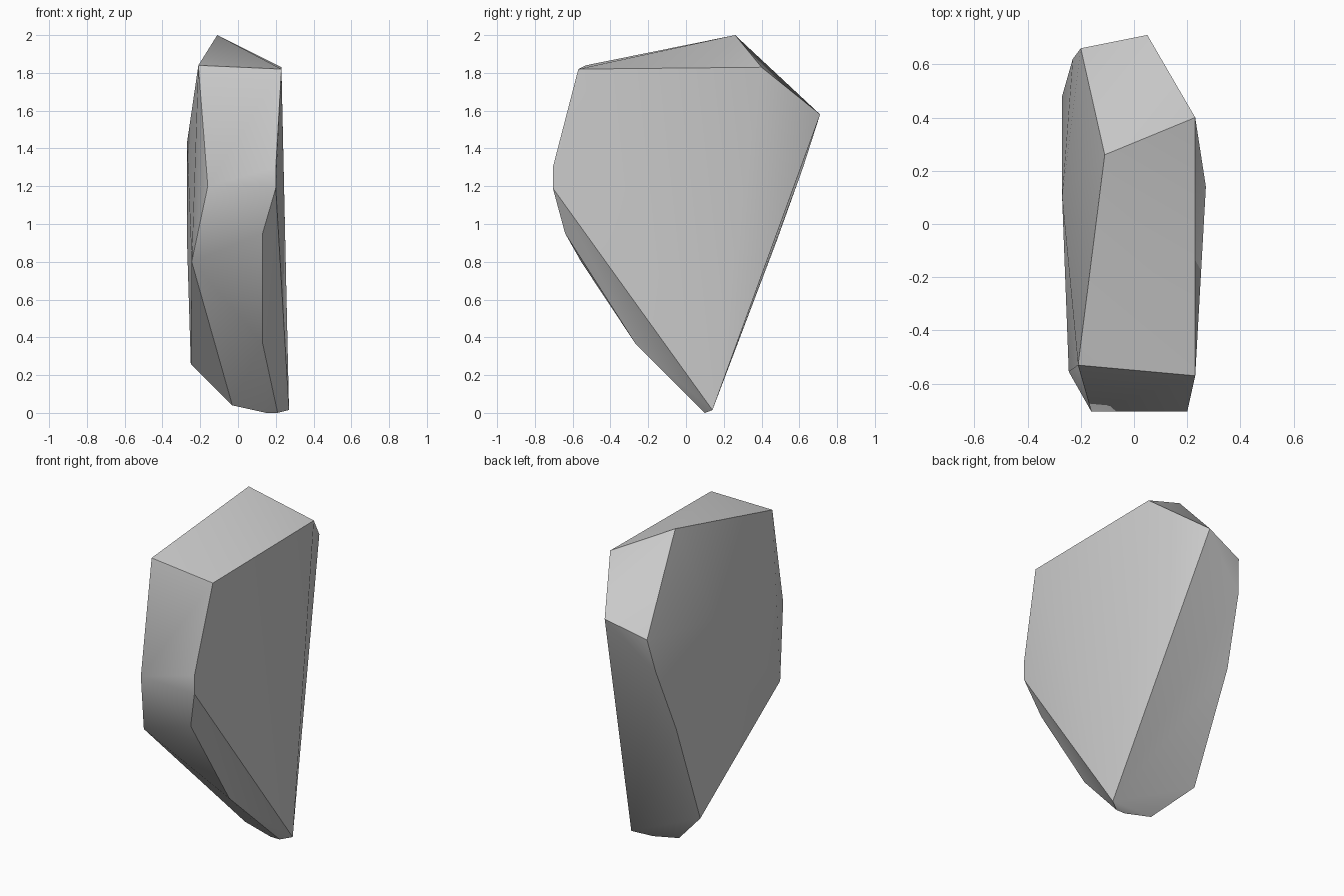
import bpy
import bmesh
from math import radians

cube = bpy.data.objects.get("Cube")
if cube:
    bpy.data.objects.remove(cube, do_unlink=True)

# Stone colour
stone = bpy.data.materials.new("grey_stone")
stone.use_nodes = True
grey = (0.6, 0.6, 0.6, 1)
stone.diffuse_color = grey
stone.node_tree.nodes["Principled BSDF"].inputs["Base Color"].default_value = grey

# Corners of the chipped rock, grouped by region
crown = [(-.11, .26, 2), (.23, -.57, 1.82), (.23, .4, 1.83), (-.21, -.53, 1.84)]
front = [(-.16, -.705, 1.2), (.2, -.705, 1.19), (.2, -.705, 1.3),
         (-.245, -.555, .8), (.13, -.64, .95), (.13, -.27, .37)]
back = [(.05, .71, 1.58), (-.2, .66, 1.5), (-.23, .62, 1.3), (-.27, .48, .91)]
flank = [(-.27, .1, 1.43), (-.25, .22, .26)]
foot = [(.27, .14, .015), (.21, .1, 0), (.15, .1, 0), (-.03, .11, .04)]

# Rock body wrapped around the corners
bm = bmesh.new()
for corner in crown + front + back + flank + foot:
    bm.verts.new(corner)
hull = bmesh.ops.convex_hull(bm, input=bm.verts[:])
loose = [v for v in bm.verts if not v.link_faces]
bmesh.ops.delete(bm, geom=loose, context="VERTS")
bmesh.ops.recalc_face_normals(bm, faces=bm.faces[:])

mesh = bpy.data.meshes.new("rock")
bm.to_mesh(mesh)
bm.free()
mesh.materials.append(stone)
rock = bpy.data.objects.new("rock", mesh)
bpy.context.collection.objects.link(rock)

# Soft shallow bends, crisp chipped edges
bpy.ops.object.select_all(action="DESELECT")
rock.select_set(True)
bpy.context.view_layer.objects.active = rock
bpy.ops.object.shade_smooth_by_angle(angle=radians(30))
